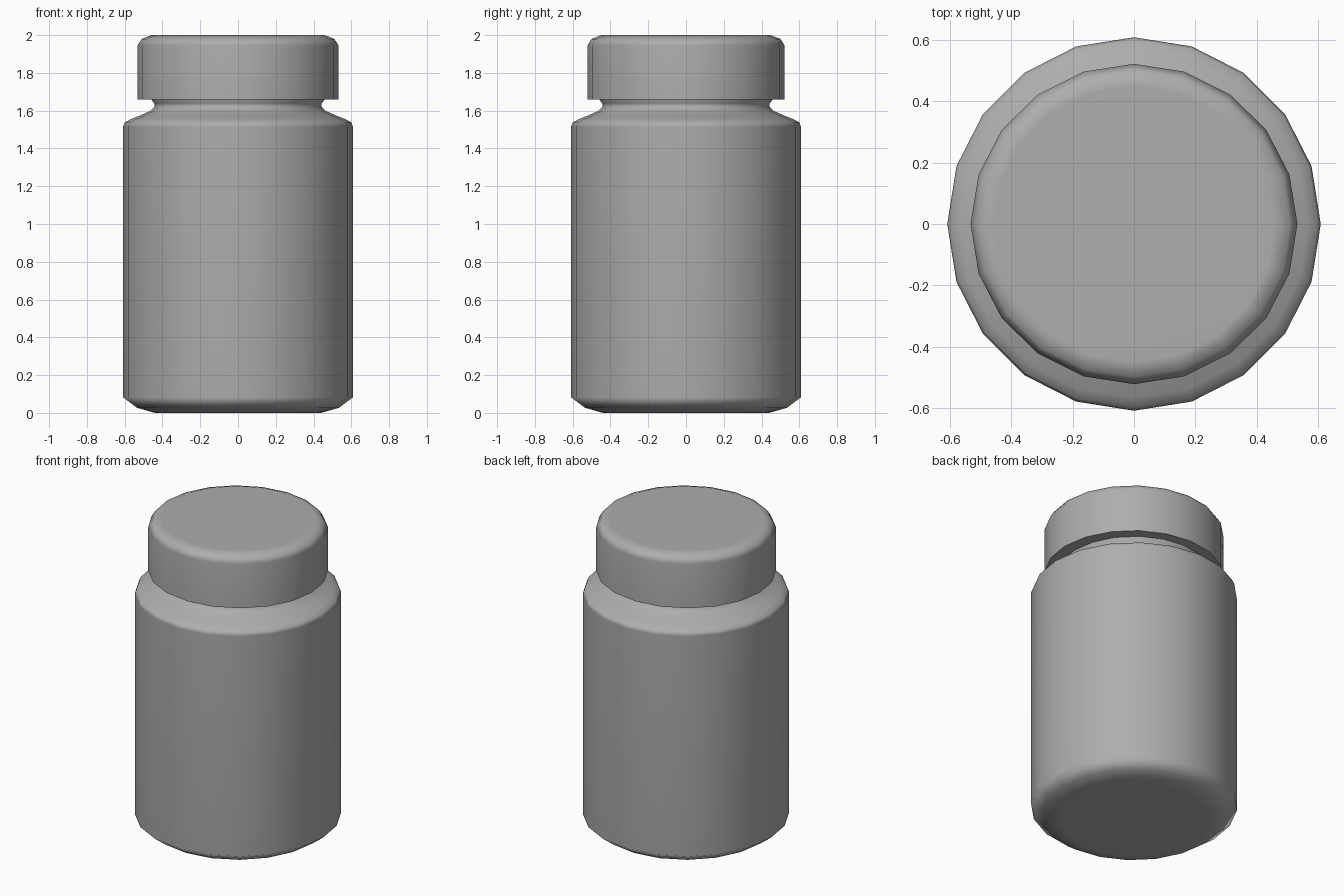
import bpy
import bmesh
from math import cos, sin, pi, radians

cube = bpy.data.objects.get("Cube")
if cube:
    bpy.data.objects.remove(cube, do_unlink=True)

SIDES = 20
GREY = (0.42, 0.42, 0.42, 1)

grey = bpy.data.materials.new("plain_grey")
grey.use_nodes = True
grey.diffuse_color = GREY
grey.node_tree.nodes["Principled BSDF"].inputs["Base Color"].default_value = GREY


def lathe(name, profile, y_scale=1.0):
    """Turn a (radius, height) profile into a closed solid, bottom to top."""
    bm = bmesh.new()
    rings = []
    for r, z in profile:
        angles = [2 * pi * i / SIDES for i in range(SIDES)]
        rings.append([bm.verts.new((r * cos(a), r * sin(a) * y_scale, z)) for a in angles])
    for low, high in zip(rings, rings[1:]):
        for i in range(SIDES):
            j = (i + 1) % SIDES
            bm.faces.new((low[i], low[j], high[j], high[i]))
    bm.faces.new(rings[0][::-1])
    bm.faces.new(rings[-1])
    mesh = bpy.data.meshes.new(name)
    bm.to_mesh(mesh)
    bm.free()
    mesh.materials.append(grey)
    obj = bpy.data.objects.new(name, mesh)
    bpy.context.collection.objects.link(obj)

    # Smooth walls with crisp rims, large faces keeping their own normals
    bpy.ops.object.select_all(action="DESELECT")
    obj.select_set(True)
    bpy.context.view_layer.objects.active = obj
    bpy.ops.object.shade_smooth_by_angle(angle=radians(75))
    weighted = obj.modifiers.new("weighted_normals", "WEIGHTED_NORMAL")
    weighted.keep_sharp = True
    return obj


# Jar: chamfered base, straight wall, rounded sloping shoulder and short neck
lathe("jar_body", [
    (0.44, 0), (0.535, 0.027), (0.609, 0.083),
    (0.609, 1.515), (0.6, 1.537), (0.567, 1.556), (0.52, 1.574), (0.462, 1.6),
    (0.443, 1.62), (0.443, 1.637), (0.458, 1.658), (0.458, 1.68),
])

# Lid: overhanging the neck, with a rounded top edge
lathe("lid", [
    (0.533, 1.66), (0.533, 1.945), (0.51, 1.98), (0.458, 2.0),
], y_scale=0.98)
